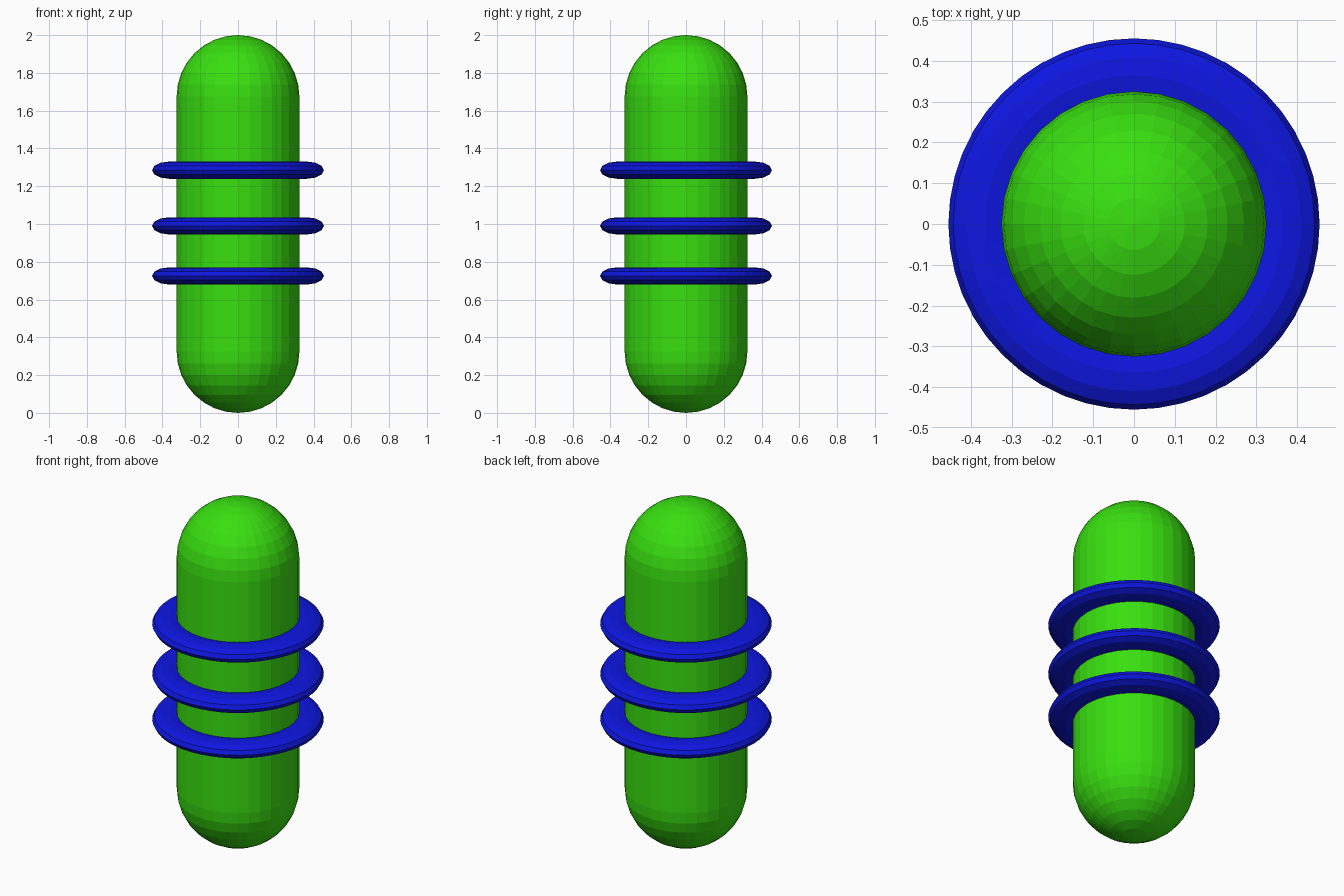
import bpy, bmesh
from math import sin, cos, pi

if "Cube" in bpy.data.objects:
    bpy.data.objects.remove(bpy.data.objects["Cube"])


def material(name, color):
    m = bpy.data.materials.new(name)
    m.diffuse_color = (*color, 1)
    m.use_nodes = True
    m.node_tree.nodes["Principled BSDF"].inputs["Base Color"].default_value = m.diffuse_color
    return m


def revolve(name, profile, sides, mat, closed=False, z=0):
    """Spin an (r, z) profile around the z axis."""
    bm = bmesh.new()
    verts = [bm.verts.new((r, 0, h)) for r, h in profile]
    edges = [bm.edges.new(p) for p in zip(verts, verts[1:])]
    if closed:
        edges.append(bm.edges.new((verts[-1], verts[0])))
    bmesh.ops.spin(bm, geom=verts + edges, cent=(0, 0, 0), axis=(0, 0, 1),
                   angle=2 * pi, steps=sides)
    bmesh.ops.remove_doubles(bm, verts=bm.verts, dist=1e-4)
    bmesh.ops.recalc_face_normals(bm, faces=bm.faces)
    mesh = bpy.data.meshes.new(name)
    bm.to_mesh(mesh)
    bm.free()
    mesh.materials.append(mat)
    obj = bpy.data.objects.new(name, mesh)
    obj.location.z = z
    bpy.context.collection.objects.link(obj)


green = material("green", (0.04, 0.74, 0.005))
blue = material("blue", (0.004, 0.008, 0.75))

# Capsule body: two hemispherical ends joined by a straight wall
R, STEPS = 0.325, 8
arc = [i * pi / 2 / STEPS for i in range(STEPS + 1)]
bottom = [(R * sin(a), R - R * cos(a)) for a in arc]
top = [(r, 2 - h) for r, h in reversed(bottom)]
revolve("capsule_body", bottom + top, 32, green)

# Three flattened rings around the body
section = [(0.364 + 0.091 * cos(i * pi / 6), 0.0455 * sin(i * pi / 6))
           for i in range(12)]
for name, z in (("lower_ring", 0.725), ("middle_ring", 0.99), ("upper_ring", 1.285)):
    revolve(name, section, 48, blue, closed=True, z=z)
